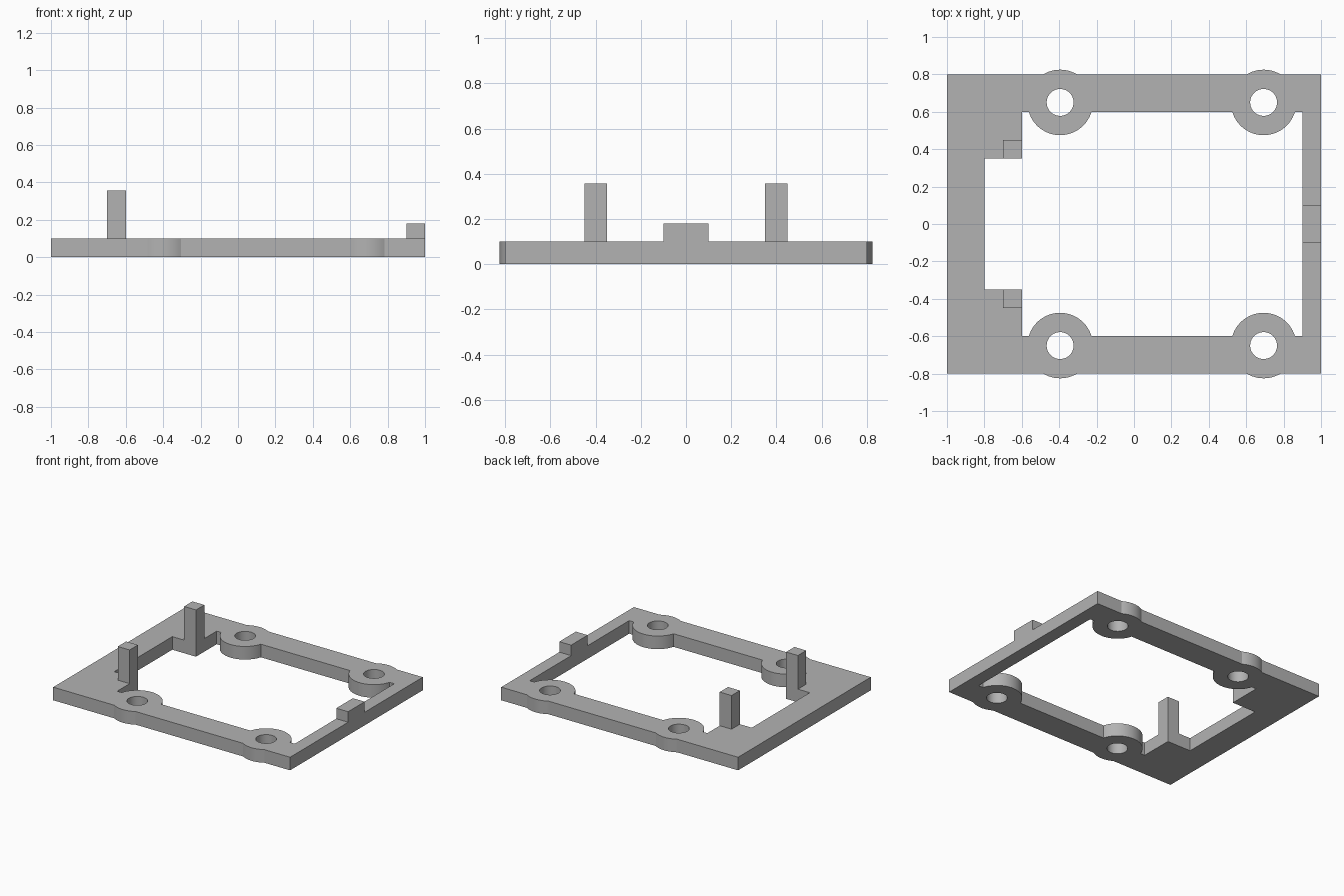
import bpy
import bmesh
from math import asin, cos, sin, pi

if "Cube" in bpy.data.objects:
    bpy.data.objects.remove(bpy.data.objects["Cube"], do_unlink=True)

THICK = 0.1
BOSS_X, BOSS_Y = (-0.395, 0.693), 0.65
BOSS_R, HOLE_R = 0.175, 0.072
SIDE, INNER = 0.8, 0.6

grey = bpy.data.materials.new("plain_grey")
grey.use_nodes = True
colour = (0.45, 0.45, 0.45, 1)
grey.diffuse_color = colour
grey.node_tree.nodes["Principled BSDF"].inputs["Base Color"].default_value = colour


def arc(cx, cy, r, start, end, steps):
    angles = [start + (end - start) * i / steps for i in range(steps + 1)]
    return [(cx + r * cos(a), cy + r * sin(a)) for a in angles]


def mirrored(half):
    """Close a back-half path with its mirror image in y."""
    return half + [(x, -y) for x, y in reversed(half)]


def box(name, x, y, z):
    bm = bmesh.new()
    bmesh.ops.create_cube(bm, size=1)
    for v in bm.verts:
        for i, (low, high) in enumerate((x, y, z)):
            v.co[i] = high if v.co[i] > 0 else low
    mesh = bpy.data.meshes.new(name)
    bm.to_mesh(mesh)
    bm.free()
    mesh.materials.append(grey)
    obj = bpy.data.objects.new(name, mesh)
    bpy.context.collection.objects.link(obj)
    return obj


# Outer outline, bulging where the screw bosses pass the long sides
rise = asin((SIDE - BOSS_Y) / BOSS_R)
outer = [(-1, SIDE)]
for cx in BOSS_X:
    outer += arc(cx, BOSS_Y, BOSS_R, pi - rise, rise, 12)
outer = mirrored(outer + [(1, SIDE)])

# Opening, stepped at the left tabs and scooped by the bosses
dip = asin((BOSS_Y - INNER) / BOSS_R)
opening = [(-0.8, 0.35), (-0.6, 0.35), (-0.6, INNER)]
for cx in BOSS_X:
    opening += arc(cx, BOSS_Y, BOSS_R, pi + dip, 2 * pi - dip, 28)
opening = mirrored(opening + [(0.9, INNER)])

# Screw holes
loops = [outer, opening]
for cx in BOSS_X:
    for cy in (-BOSS_Y, BOSS_Y):
        loops.append(arc(cx, cy, HOLE_R, 0, 2 * pi, 40)[:-1])

# Frame plate, filled and extruded from the outlines
curve = bpy.data.curves.new("frame_profile", "CURVE")
curve.dimensions = "2D"
curve.fill_mode = "BOTH"
curve.extrude = THICK / 2
for points in loops:
    spline = curve.splines.new("POLY")
    spline.points.add(len(points) - 1)
    for p, (x, y) in zip(spline.points, points):
        p.co = (x, y, 0, 1)
    spline.use_cyclic_u = True
profile = bpy.data.objects.new("frame_profile", curve)
bpy.context.collection.objects.link(profile)
bpy.context.view_layer.update()
evaluated = profile.evaluated_get(bpy.context.evaluated_depsgraph_get())
mesh = bpy.data.meshes.new_from_object(evaluated)
bpy.data.objects.remove(profile, do_unlink=True)

bm = bmesh.new()
bm.from_mesh(mesh)
bmesh.ops.remove_doubles(bm, verts=bm.verts, dist=0.0005)
bmesh.ops.translate(bm, verts=bm.verts, vec=(0, 0, THICK / 2))
bmesh.ops.recalc_face_normals(bm, faces=bm.faces)
bm.to_mesh(mesh)
bm.free()
mesh.materials.clear()
mesh.materials.append(grey)
frame = bpy.data.objects.new("frame_plate", mesh)
bpy.context.collection.objects.link(frame)
bpy.ops.object.select_all(action="DESELECT")
frame.select_set(True)
bpy.context.view_layer.objects.active = frame
bpy.ops.object.shade_smooth_by_angle(angle=pi / 7)

# Upright posts on the left tabs and the stop block on the right rail
box("back_post", (-0.7, -0.6), (0.35, 0.45), (THICK, 0.357))
box("front_post", (-0.7, -0.6), (-0.45, -0.35), (THICK, 0.357))
box("stop_block", (0.9, 1), (-0.1, 0.1), (THICK, 0.18))
